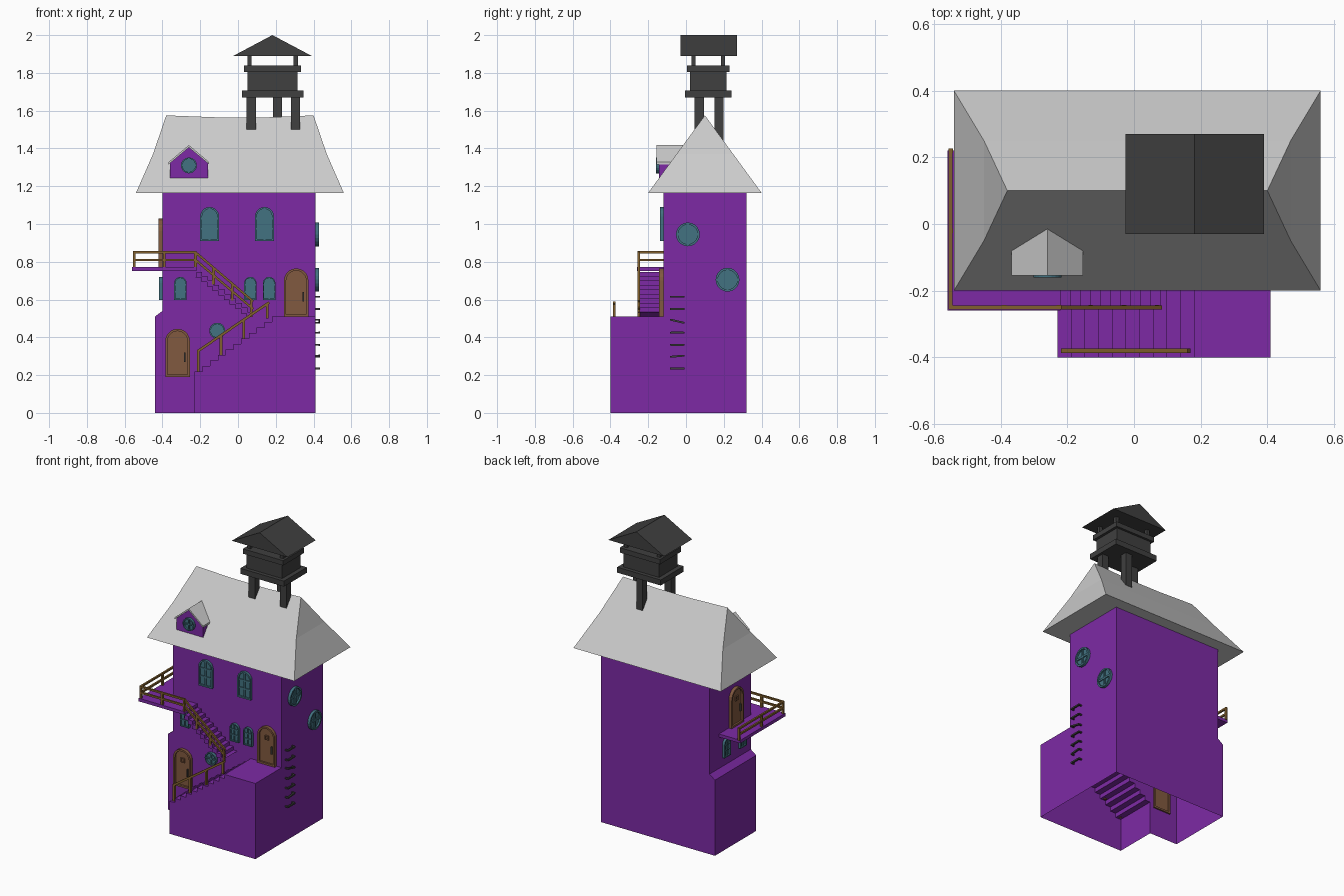
import bpy, bmesh, math
from mathutils import Matrix, Vector

if "Cube" in bpy.data.objects:
    bpy.data.objects.remove(bpy.data.objects["Cube"])


def material(name, r, g, b):
    m = bpy.data.materials.new(name)
    m.diffuse_color = (r, g, b, 1)
    m.use_nodes = True
    m.node_tree.nodes["Principled BSDF"].inputs["Base Color"].default_value = m.diffuse_color
    return m


PURPLE = material("purple_plaster", 0.205, 0.023, 0.376)
TEAL = material("teal_glass", 0.055, 0.17, 0.22)
BROWN = material("door_wood", 0.22, 0.10, 0.05)
RAIL = material("rail_wood", 0.22, 0.115, 0.026)
DARK = material("dark_metal", 0.05, 0.05, 0.05)


def finish(name, bm, mat=None, fix=True):
    if fix:
        bmesh.ops.recalc_face_normals(bm, faces=bm.faces)
    me = bpy.data.meshes.new(name)
    bm.to_mesh(me)
    bm.free()
    ob = bpy.data.objects.new(name, me)
    bpy.context.collection.objects.link(ob)
    if mat:
        me.materials.append(mat)
    return ob


def frame(o, u, v, n):
    return Matrix((u, v, n)).transposed().to_4x4() if o is None else \
        Matrix.Translation(o) @ Matrix((u, v, n)).transposed().to_4x4()


def front(x, y, z):
    return frame((x, y, z), (1, 0, 0), (0, 0, 1), (0, -1, 0))


def right(x, y, z):
    return frame((x, y, z), (0, 1, 0), (0, 0, 1), (1, 0, 0))


def left(x, y, z):
    return frame((x, y, z), (0, -1, 0), (0, 0, 1), (-1, 0, 0))


def prism(bm, pts, d0, d1, M=Matrix(), inner=None, caps=(True, True), skip=()):
    """Extrude a 2D outline; with inner, leave a hole; skip drops side faces."""
    def loop(ps, d):
        return [bm.verts.new(M @ Vector((u, v, d))) for u, v in ps]

    def band(a, b):
        for i in range(len(a)):
            if i not in skip:
                j = (i + 1) % len(a)
                bm.faces.new((a[i], a[j], b[j], b[i]))
    a, b = loop(pts, d0), loop(pts, d1)
    band(a, b)
    if inner:
        c, d = loop(inner, d0), loop(inner, d1)
        band(d, c)
        band(b, d)
        band(c, a)
    else:
        if caps[0]:
            bm.faces.new(a[::-1])
        if caps[1]:
            bm.faces.new(b)


def rect(x0, x1, y0, y1):
    return [(x0, y0), (x1, y0), (x1, y1), (x0, y1)]


def beam(bm, p, q, w):
    p, q = Vector(p), Vector(q)
    n = (q - p).normalized()
    u = n.cross(Vector((0, 0, 1)))
    u = u.normalized() if u.length > 0.01 else Vector((1, 0, 0))
    h = w / 2
    prism(bm, rect(-h, h, -h, h), 0, (q - p).length, frame(p, u, n.cross(u), n))


def arch(w, h, inset=0.0, n=10):
    r = w / 2
    k = r - inset
    return [(-k, inset), (k, inset)] + [(k * math.cos(math.pi * i / n), h - r + k * math.sin(math.pi * i / n))
                                        for i in range(n + 1)]


def circle(r, n=20):
    return [(r * math.cos(2 * math.pi * i / n), r * math.sin(2 * math.pi * i / n)) for i in range(n)]


def arched_window(name, M, w, h):
    bm = bmesh.new()
    t = w * 0.1
    prism(bm, arch(w, h), -0.005, 0.017, M, arch(w, h, t))
    prism(bm, arch(w, h, t), 0, 0.007, M)
    prism(bm, rect(-t / 2, t / 2, t, h - t), 0.007, 0.014, M)
    for z in (h * 0.36, h * 0.66):
        prism(bm, rect(-w / 2 + t, w / 2 - t, z - t / 2, z + t / 2), 0.007, 0.013, M)
    finish(name, bm, TEAL)


def round_window(name, M, r):
    bm = bmesh.new()
    t = r * 0.1
    prism(bm, circle(r), -0.005, 0.018, M, circle(r * 0.82))
    prism(bm, circle(r * 0.82), 0, 0.007, M)
    for a in (r * 0.85, t), (t, r * 0.85):
        prism(bm, rect(-a[0], a[0], -a[1], a[1]), 0.007, 0.014, M)
    finish(name, bm, TEAL)


def door(name, M, w=0.13, h=0.255):
    bm = bmesh.new()
    prism(bm, arch(w, h), -0.01, 0.022, M, arch(w, h, 0.012))
    prism(bm, arch(w, h, 0.012), 0, 0.01, M)
    prism(bm, rect(-0.015, 0.015, 0.165, 0.195), 0.01, 0.017, M, rect(-0.009, 0.009, 0.171, 0.189))
    finish(name, bm, BROWN)
    bm = bmesh.new()
    prism(bm, rect(0.034, 0.042, 0.08, 0.13), 0.01, 0.02, M)
    finish(name + "_handle", bm, DARK)


# Hollow house shell: main tower plus front terrace with its lower stairs
N = 10
steps = []
for i in range(N):
    x, z = -0.23 + 0.041 * i, 0.22 + 0.029 * i
    steps += [(x, z), (x + 0.041, z)]
steps.append((0.18, 0.51))
bm = bmesh.new()
prism(bm, [(-0.44, 0), (-0.44, 0.51), (-0.40, 0.54), (-0.40, 1.168), (0.41, 1.168), (0.41, 0)],
      -0.32, 0.12, front(0, 0, 0), caps=(True, False), skip=(5,))
wall = [(-0.44, 0), (-0.23, 0)] + steps + [(0.41, 0.51), (0.41, 1.168), (-0.40, 1.168), (-0.40, 0.54), (-0.44, 0.51)]
bm.faces.new([bm.verts.new((x, -0.12, z)) for x, z in wall])
block = [(-0.23, 0)] + steps + [(0.41, 0.51), (0.41, 0)]
prism(bm, block, 0.12, 0.40, front(0, 0, 0), caps=(False, True), skip=(len(block) - 1,))
bmesh.ops.remove_doubles(bm, verts=bm.verts, dist=0.0005)
finish("house_walls", bm, PURPLE)

# Balcony slab wrapping the front left corner
bm = bmesh.new()
prism(bm, [(-0.56, -0.26), (-0.22, -0.26), (-0.22, -0.12), (-0.40, -0.12), (-0.40, 0.22), (-0.56, 0.22)], 0.752, 0.773)
finish("balcony", bm, PURPLE)

# Upper stairs, stepped above and below
zig = []
for i in range(N):
    x, z = -0.22 + 0.03 * i, 0.747 - 0.0237 * i
    zig += [(x, z), (x + 0.03, z)]
bm = bmesh.new()
prism(bm, zig + [(x - 0.004, max(z - 0.03, 0.51)) for x, z in reversed(zig[:-1])], 0.12, 0.255, front(0, 0, 0))
finish("upper_stairs", bm, PURPLE)

# Railings
bm = bmesh.new()
corner = [(-0.55, 0.22), (-0.55, -0.25), (-0.225, -0.25)]
for z in (0.85, 0.81):
    for p, q in zip(corner, corner[1:]):
        beam(bm, (*p, z), (*q, z), 0.012)
    beam(bm, (-0.225, -0.25, z), (0.08, -0.25, z - 0.26), 0.012)
for x, y in corner + [(-0.55, -0.02), (-0.39, -0.25)]:
    beam(bm, (x, y, 0.77), (x, y, 0.855), 0.014)
for x in (-0.13, -0.03, 0.07):
    z = 0.85 - (x + 0.225) * 0.852
    beam(bm, (x, -0.25, z - 0.09), (x, -0.25, z), 0.014)
finish("upper_railing", bm, RAIL)
bm = bmesh.new()
beam(bm, (-0.215, -0.38, 0.325), (0.165, -0.38, 0.585), 0.014)
for x in (-0.21, -0.09, 0.03, 0.155):
    z = 0.325 + (x + 0.215) * 0.684
    beam(bm, (x, -0.38, z - 0.11 if x < 0.1 else 0.5), (x, -0.38, z), 0.014)
finish("lower_railing", bm, RAIL)

# Doors and windows
door("lower_door", front(-0.32, -0.12, 0.19))
door("terrace_door", front(0.308, -0.12, 0.51))
door("balcony_door", left(-0.40, 0.05, 0.773))
for i, x in enumerate((-0.15, 0.14)):
    arched_window(f"tall_window_{i}", front(x, -0.12, 0.91), 0.10, 0.18)
for i, x in enumerate((-0.305, 0.065, 0.165)):
    arched_window(f"small_window_{i}", front(x, -0.12, 0.598), 0.066, 0.122)
for i, y in enumerate((0.15, -0.02)):
    arched_window(f"left_window_{i}", left(-0.40, y, 0.598), 0.066, 0.122)
round_window("stair_window", front(-0.11, -0.12, 0.435), 0.042)
round_window("right_window_high", right(0.41, 0.01, 0.945), 0.063)
round_window("right_window_low", right(0.41, 0.22, 0.705), 0.063)

# Wall ladder rungs, a few bent out of level
bm = bmesh.new()
for z, tilt in zip((0.235, 0.30, 0.36, 0.425, 0.485, 0.55, 0.615), (0, 0.006, 0, 0, -0.016, 0, 0)):
    a, b = (0.43, -0.08, z - tilt / 2), (0.43, -0.012, z + tilt / 2)
    beam(bm, a, b, 0.01)
    for p in (a, b):
        beam(bm, (0.405, p[1], p[2]), (0.434, p[1], p[2]), 0.009)
finish("ladder_rungs", bm, DARK)

# Kinked hip roof with a slightly sagging ridge
bm = bmesh.new()
stations = [(-0.54, 0.56, 0.30, 1.165), (-0.45, 0.47, 0.15, 1.37)]
rows = [[bm.verts.new((x, 0.10 + s, z)) for x, s in ((a, -h), (b, -h), (b, h), (a, h))] for a, b, h, z in stations]
ridge = [bm.verts.new(p) for p in ((-0.38, 0.1, 1.575), (-0.12, 0.1, 1.565), (0.14, 0.1, 1.564), (0.40, 0.1, 1.575))]
bm.faces.new(rows[0][::-1])
for i in range(4):
    j = (i + 1) % 4
    bm.faces.new((rows[0][i], rows[0][j], rows[1][j], rows[1][i]))
top = rows[1]
bm.faces.new((top[1], top[2], ridge[3]))
bm.faces.new((top[3], top[0], ridge[0]))
bm.faces.new([top[0], top[1]] + ridge[::-1])
bm.faces.new([top[2], top[3]] + ridge)
finish("main_roof", bm)

# Dormer
bm = bmesh.new()
prism(bm, [(-0.10, 1.24), (0.10, 1.24), (0.10, 1.325), (0, 1.405), (-0.10, 1.325)], 0.03, 0.142, front(-0.26, 0, 0))
finish("dormer_walls", bm, PURPLE)
bm = bmesh.new()
sec = [(-0.107, 1.316), (0, 1.405), (0.107, 1.316), (0.107, 1.328), (0, 1.418), (-0.107, 1.328)]
prism(bm, sec, 0.155, 0.08, front(-0.26, 0, 0))
for v in bm.verts:
    if v.co.y > -0.1:
        v.co.y = -0.2 + 0.3 * (v.co.z - 1.165) / 0.41
finish("dormer_roof", bm)
round_window("dormer_window", front(-0.26, -0.142, 1.31), 0.042)

# Roof tower: three legs, stacked tank and gabled cap
bm = bmesh.new()
for x, y, z in ((0.07, 0.07, 1.5), (0.305, 0.07, 1.5), (0.208, 0.175, 1.44)):
    prism(bm, rect(x - 0.024, x + 0.024, y - 0.024, y + 0.024), z, 1.68)
finish("tower_legs", bm, DARK)
for name, w, d, z0, z1 in (("tower_base", 0.325, 0.245, 1.67, 1.707), ("tower_tank", 0.265, 0.195, 1.707, 1.805),
                           ("tower_lid", 0.30, 0.225, 1.805, 1.838)):
    bm = bmesh.new()
    prism(bm, rect(0.183 - w / 2, 0.183 + w / 2, 0.118 - d / 2, 0.118 + d / 2), z0, z1)
    finish(name, bm, DARK)
bm = bmesh.new()
for x in (0.06, 0.306):
    for y in (0.04, 0.196):
        beam(bm, (x, y, 1.83), (x, y, 1.9), 0.022)
finish("tower_posts", bm, DARK)
bm = bmesh.new()
prism(bm, [(-0.025, 1.89), (0.39, 1.89), (0.182, 2.0)], 0.03, -0.27, front(0, 0, 0))
finish("tower_cap", bm, DARK)
